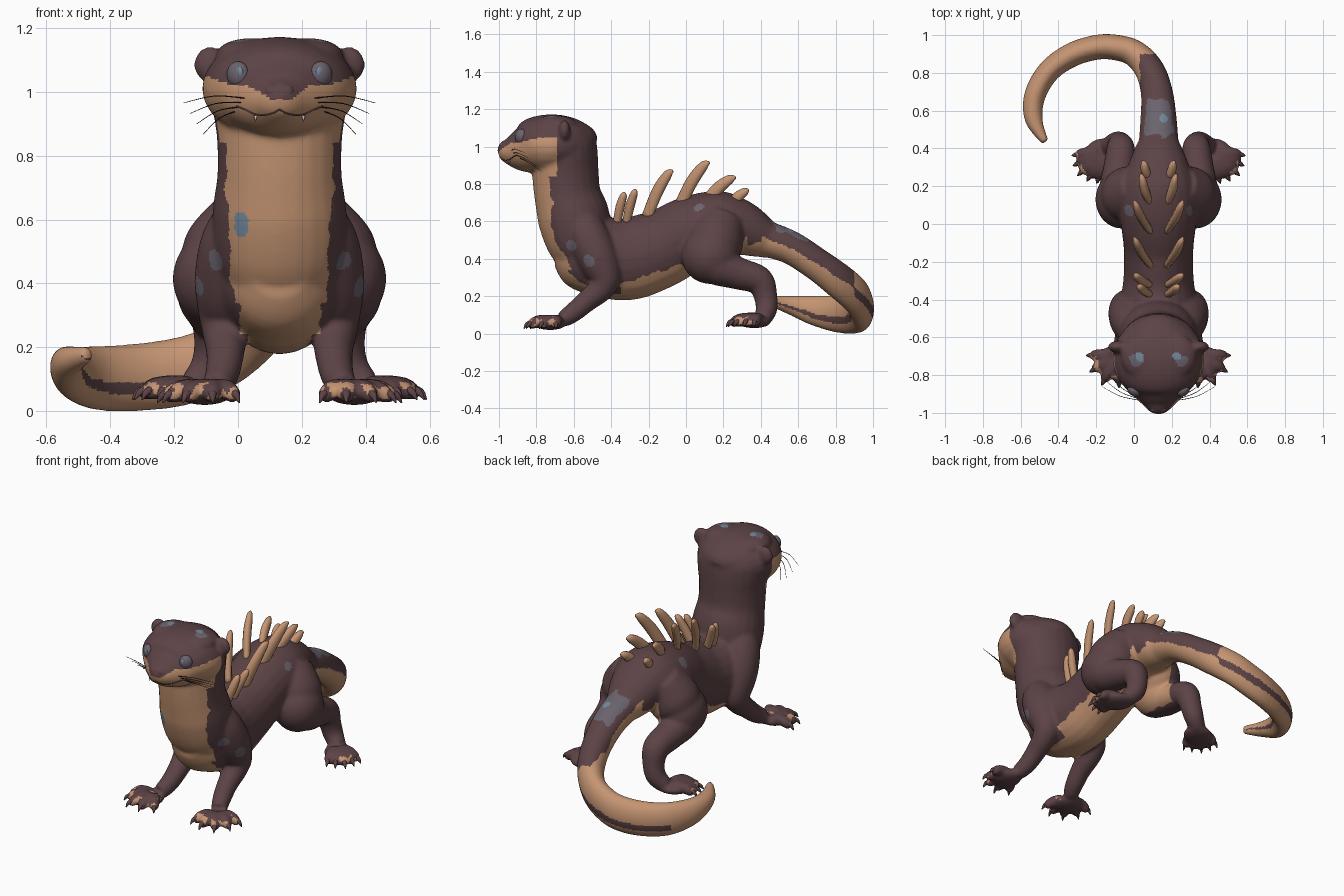
import bpy, bmesh, math
from mathutils import Vector, Matrix, noise
from mathutils.bvhtree import BVHTree

if "Cube" in bpy.data.objects:
    bpy.data.objects.remove(bpy.data.objects["Cube"])

MID = 0.13          # the body axis sits off centre because the tail curls aside
UP, ACROSS, BACK = Vector((0, 0, 1)), Vector((1, 0, 0)), Vector((0, 1, 0))


def material(name, rgb):
    m = bpy.data.materials.new(name)
    m.use_nodes = True
    m.diffuse_color = (*rgb, 1)
    m.node_tree.nodes["Principled BSDF"].inputs["Base Color"].default_value = (*rgb, 1)
    return m


fur = material("dark brown fur", (0.108, 0.056, 0.061))
tan = material("tan fur", (0.56, 0.30, 0.17))
grey = material("grey patch", (0.145, 0.125, 0.155))
blue = material("pale blue spot", (0.17, 0.25, 0.33))
black = material("whisker black", (0.02, 0.014, 0.014))
ivory = material("ivory tooth", (0.7, 0.6, 0.48))


def catmull(pts, steps):
    """Smooth interpolation through control tuples of any length."""
    out, last = [], len(pts) - 1
    for i in range(last):
        p = [Vector(pts[min(max(k, 0), last)]) for k in range(i - 1, i + 3)]
        for s in range(steps):
            t = s / steps
            out.append(0.5 * (2 * p[1] + (p[2] - p[0]) * t
                       + (2 * p[0] - 5 * p[1] + 4 * p[2] - p[3]) * t * t
                       + (3 * p[1] - p[0] - 3 * p[2] + p[3]) * t ** 3))
    return out + [Vector(pts[-1])]


def loft(bm, pts, ref=UP, sides=24, steps=5):
    """Skin elliptical rings given as (x, y, z, half width, half height)."""
    path, rings = catmull(pts, steps), []
    for i, p in enumerate(path):
        a, b = path[max(i - 1, 0)], path[min(i + 1, len(path) - 1)]
        t = Vector((b - a)[:3]).normalized()
        side = t.cross(ref).normalized()
        top = side.cross(t)
        c = Vector(p[:3])
        rings.append([bm.verts.new(c + side * p[3] * math.cos(w) + top * p[4] * math.sin(w))
                      for w in (math.tau * k / sides for k in range(sides))])
    for r, q in zip(rings, rings[1:]):
        for k in range(sides):
            n = (k + 1) % sides
            bm.faces.new((r[k], r[n], q[n], q[k]))
    bm.faces.new(rings[0][::-1])
    bm.faces.new(rings[-1])


def tube(bm, pts, **kw):
    """Round limb from (x, y, z, radius) points."""
    loft(bm, [(*p, p[3]) for p in pts], **kw)


def ball(bm, centre, radii, turn=0):
    m = Matrix.Translation(centre) @ Matrix.Rotation(turn, 4, "Z") @ Matrix.Diagonal((*radii, 1))
    bmesh.ops.create_uvsphere(bm, u_segments=24, v_segments=16, radius=1, matrix=m)


def finish(name, bm, mat):
    bmesh.ops.recalc_face_normals(bm, faces=bm.faces[:])
    mesh = bpy.data.meshes.new(name)
    bm.to_mesh(mesh)
    bm.free()
    mesh.materials.append(mat)
    mesh.shade_smooth()
    obj = bpy.data.objects.new(name, mesh)
    obj.location.x = MID
    bpy.context.scene.collection.objects.link(obj)
    return obj


body, claws = bmesh.new(), bmesh.new()

# Torso, neck, head and tail
torso = [(-.68, .45, .1, .09), (-.6, .43, .17, .18), (-.5, .42, .2, .215), (-.4, .4, .2, .217),
         (-.3, .4, .187, .22), (-.2, .43, .183, .215), (-.1, .47, .187, .205), (0, .53, .2, .195),
         (.1, .565, .21, .19), (.2, .575, .2, .185), (.3, .56, .165, .15), (.4, .515, .125, .113),
         (.48, .475, .08, .08)]
loft(body, [(0, *p) for p in torso])
neck = [(-.65, 1.09, .18, .13), (-.65, 1.03, .212, .168), (-.648, .95, .21, .177), (-.645, .86, .197, .178),
        (-.633, .74, .195, .178), (-.6, .62, .21, .192), (-.57, .48, .2, .172), (-.54, .36, .15, .12)]
loft(body, [(0, *p) for p in neck], ref=BACK)
head = [(-.49, .99, .06, .06), (-.53, 1.0, .14, .11), (-.6, 1.005, .212, .145), (-.7, 1.01, .243, .162),
        (-.8, 1.005, .224, .155), (-.88, .985, .165, .122), (-.95, .983, .092, .078), (-.99, .993, .048, .04),
        (-1.004, .997, .02, .017)]
loft(body, [(0, *p) for p in head])
tail = [(0, .38, .52, .11, .1), (0, .55, .465, .097, .09), (-.01, .7, .37, .085, .088),
        (-.05, .82, .28, .078, .095), (-.13, .905, .205, .071, .1), (-.23, .935, .15, .068, .105),
        (-.33, .935, .12, .066, .108), (-.46, .895, .105, .064, .106), (-.58, .81, .105, .06, .1),
        (-.655, .68, .125, .057, .08), (-.66, .55, .155, .047, .05), (-.6, .435, .178, .02, .026)]
loft(body, tail)


# Paws: webbed palm turned outwards, five toes and curved claws
def paw(s, x, y, z, start, spread, reach):
    mid = math.radians(start + spread * 2)
    aim = Vector((s * math.sin(mid), -math.cos(mid), 0))
    c = Vector((s * x, y, z))
    ball(body, c + aim * reach * .25 - UP * .006, (.085, reach * .55, .035), s * mid)
    for i in range(5):
        w = math.radians(start + spread * i)
        d = Vector((s * math.sin(w), -math.cos(w), 0))
        r = reach * (1 - .05 * abs(i - 2))
        steps = [(.3, .008, .036), (.65, .008, .032), (.88, -.01, .028), (1, -.022, .014)]
        tube(body, [(*(c + d * r * f + UP * h), q) for f, h, q in steps], sides=12)
        hook = [(.86, -.004, .016), (1.02, -.01, .012), (1.13, -.034, .002)]
        tube(claws, [(*(c + d * r * f + UP * h), q) for f, h, q in hook], sides=8, steps=3)


for s in (-1, 1):
    # Front leg
    tube(body, [(s * .1, -.57, .63, .085), (s * .135, -.53, .53, .11), (s * .157, -.475, .41, .11),
                (s * .167, -.435, .3, .088), (s * .17, -.46, .235, .07), (s * .17, -.53, .175, .059),
                (s * .18, -.6, .115, .053), (s * .2, -.66, .075, .045)], ref=ACROSS)
    paw(s, .215, -.69, .06, -32, 30, .165)
    # Hind leg with a heavy haunch
    ball(body, (s * .195, .13, .415), (.14, .155, .15))
    tube(body, [(s * .09, .2, .61, .12), (s * .155, .155, .49, .152), (s * .21, .15, .38, .115),
                (s * .21, .27, .325, .088), (s * .2, .39, .285, .077), (s * .205, .425, .2, .063),
                (s * .225, .43, .13, .058), (s * .27, .41, .08, .048)], ref=ACROSS)
    paw(s, .275, .395, .07, 16, 16, .185)
    # Ear and brow
    ball(body, (s * .217, -.65, 1.085), (.052, .032, .057))
    ball(body, (s * .09, -.7, 1.115), (.11, .12, .053))

# Fuse the parts into one smooth skin
otter = finish("body", body, fur)
fuse = otter.modifiers.new("fuse", "REMESH")
fuse.mode, fuse.voxel_size = "VOXEL", 0.0095
soft = otter.modifiers.new("soften", "SMOOTH")
soft.factor, soft.iterations = 0.5, 12
skin = bpy.data.meshes.new_from_object(otter.evaluated_get(bpy.context.evaluated_depsgraph_get()))
otter.modifiers.clear()
otter.data = skin
skin.name = "body"
skin.materials.clear()
for m in (fur, tan, grey, blue):
    skin.materials.append(m)
skin.shade_smooth()

# Coat colours: (centre, radius, material slot) for the small patches
patches = [((-.13, -.76, .57), .03, 3), ((-.125, -.76, .6), .025, 3), ((0, -.72, .46), .016, 2),
           ((.025, .56, .55), .022, 3)]
for s in (-1, 1):
    patches += [((s * .1, -.7, 1.165), .022, 3), ((s * .12, -.72, 1.155), .032, 2),
                ((s * .255, -.52, .39), .03, 2), ((s * .175, .07, .69), .036, 2), ((s * .21, -.62, .47), .036, 2)]


def belly_line(y):
    return .31 + max(0, y + .3) * .36 + max(0, -.4 - y) * .4


def coat(c, n):
    wob = noise.noise(c * 18) * .012
    for p, r, slot in patches:
        if (c - Vector(p)).length < r + wob:
            return slot
    ax = abs(c.x) + wob
    if c.y > .5 or (c.y > .32 and ax < .12 and c.z > .35) or (c.y > .4 and c.x < -.5):
        if c.y < .9 and c.x > (-.1 + wob if c.y > .7 else -.2):   # upper tail
            if .47 < c.y + wob * 3 < .66 and n.z > .6 + wob * 12:
                return 2
            return 0 if n.z > (.2 if n.x < 0 else -.08) + wob * 5 else 1
        return 0 if -.32 < n.z + wob * 4 < -.08 and c.x > -.62 else 1
    if c.z < .12:                                             # paws
        mottled = noise.noise(c * 30) > .04 and c.z < .09 and -.6 < n.z and n.y < .4
        return 1 if mottled and (c.y < -.7 or ax > .36) else 0
    if c.z > .84:                                             # face
        edge = .975 + min(max((ax - .03) / .07, 0), 1) * .045 + max(ax - .15, 0) * .35
        return 1 if c.z < edge and c.y < -.69 + wob else 0
    if c.z > .34 and c.y < -.69 + wob + max(0, .6 - c.z) * .5 and ax < .168 - max(0, .7 - c.z) * .07:
        return 1                                              # throat and chest
    width = (.125 if c.z > .24 else .1) if c.y < -.35 else .155
    if c.z > .17 and -.75 < c.y < .33 and ax < width and c.z < belly_line(c.y) + wob:
        return 1
    return 0


for f in skin.polygons:
    f.material_index = coat(f.center, f.normal)

finish("claws", claws, fur)

# Spines: paired blades as (base y, base z, tip y, tip z, tip offset)
spines = bmesh.new()
for by, bz, ty, tz, off in [(-.37, .59, -.325, .75, .11), (-.32, .59, -.265, .765, .13), (-.21, .62, -.07, .87, .13),
                            (-.03, .69, .125, .915, .13), (.12, .72, .265, .835, .095), (.24, .69, .335, .765, .085)]:
    w = .021 + .085 * (ty - by)
    for s in (-1, 1):
        loft(spines, [(s * .05, by, bz, .02, w), (s * (.05 + off) / 2, by * .6 + ty * .4, bz * .45 + tz * .55, .024, w),
                      (s * off * .9, by * .2 + ty * .8, bz * .08 + tz * .92, .019, w * .75),
                      (s * off, ty, tz, .005, .007)], sides=10, steps=4)
finish("back_spines", spines, tan)

# Face details placed on the skin
tree = BVHTree.FromPolygons([v.co for v in skin.vertices], [p.vertices[:] for p in skin.polygons])


def on_face(x, z):
    hit = tree.ray_cast(Vector((x, -2, z)), BACK)[0]
    return hit or Vector((x, -.85, z))


eyes, glints, nose, mouth, teeth, whiskers = (bmesh.new() for _ in range(6))
for s in (-1, 1):
    p = on_face(s * .13, 1.052)
    ball(eyes, p + Vector((0, .012, .002)), (.038, .028, .041), s * .6)
    ball(glints, p + Vector((-s * .004, -.012, .01)), (.013, .007, .016), s * .5)
    ball(nose, (s * .02, -.98, .998), (.027, .02, .025))
    line = [(0, .945), (.03, .93), (.07, .928), (.11, .945), (.135, .955)]
    tube(mouth, [(*on_face(s * x, z), .003) for x, z in line], sides=6, steps=4)
    t = on_face(s * .075, .925)
    tube(teeth, [(*t, .006), (*(t - UP * .018 - BACK * .004), .001)], ref=BACK, sides=8)
    for i in range(4):
        a = on_face(s * (.11 + .01 * i), .98 - .014 * i)
        end = Vector((s * (.3 - .02 * i), -.86 + .03 * i, .965 - .033 * i))
        bend = (a + end) / 2 + UP * .014 - BACK * .015
        tube(whiskers, [(*a, .002), (*bend, .0016), (*end, .0008)], sides=5, steps=5)
finish("eyes", eyes, grey)
finish("eye_glints", glints, blue)
finish("nose", nose, fur)
finish("mouth_line", mouth, fur)
finish("teeth", teeth, ivory)
finish("whiskers", whiskers, black)
